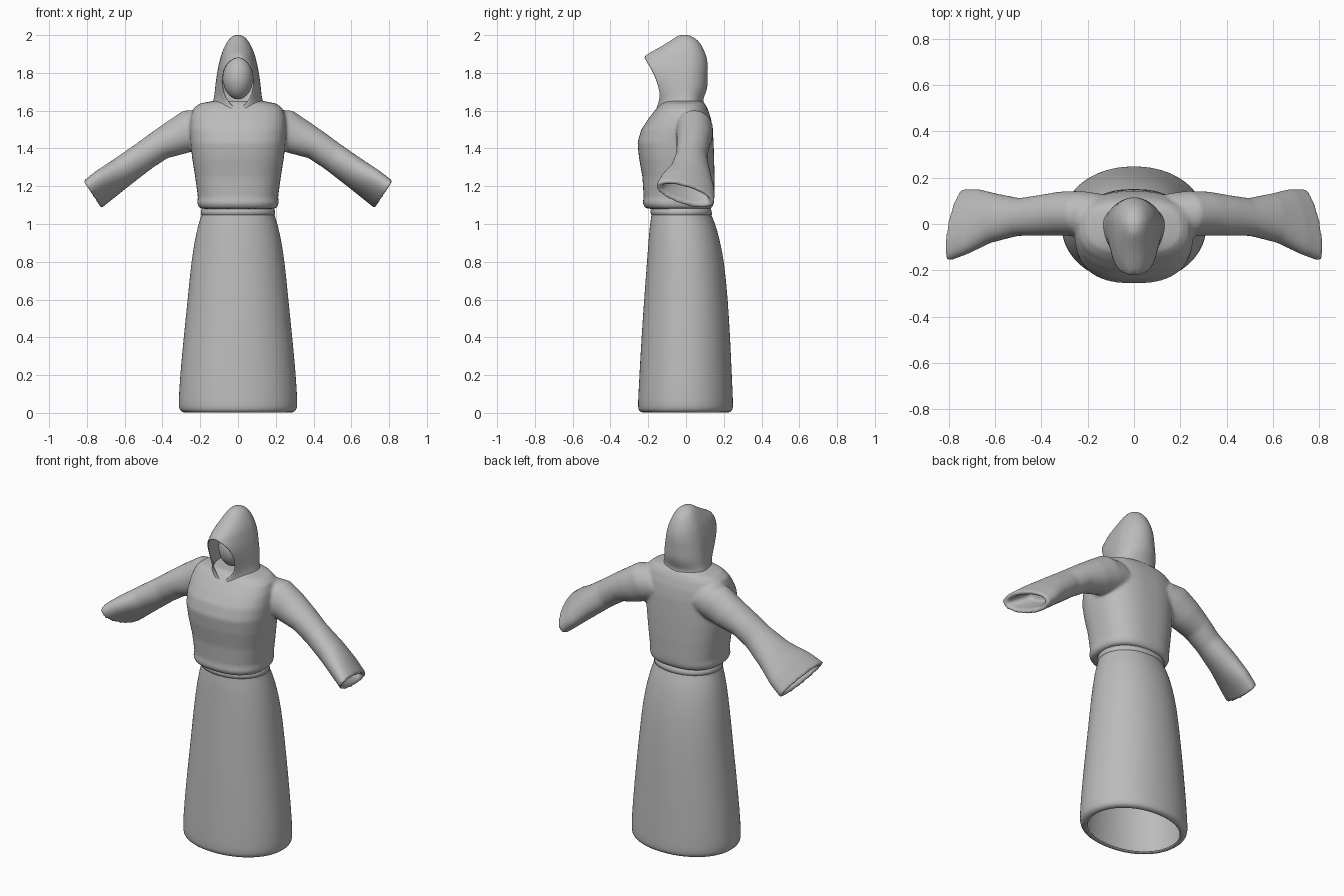
import bpy, bmesh, math
from mathutils import Vector

if "Cube" in bpy.data.objects:
    bpy.data.objects.remove(bpy.data.objects["Cube"])

cloth = bpy.data.materials.new("grey cloth")
cloth.diffuse_color = (0.5, 0.5, 0.5, 1)
cloth.use_nodes = True
cloth.node_tree.nodes["Principled BSDF"].inputs["Base Color"].default_value = cloth.diffuse_color
N = 48


def sgn_pow(v, p):
    return math.copysign(abs(v) ** p, v)


def loft(bm, rings, closed=True, cap=(False, False)):
    """Bridge equally sized rings of points into a surface."""
    rows = [[bm.verts.new(p) for p in r] for r in rings]
    n = len(rows[0])
    for a, b in zip(rows, rows[1:]):
        for i in range(n if closed else n - 1):
            j = (i + 1) % n
            bm.faces.new((a[i], a[j], b[j], b[i]))
    if cap[0]:
        bm.faces.new(rows[0][::-1])
    if cap[1]:
        bm.faces.new(rows[-1])


def level_ring(z, rx, yf, yb, e=2.0):
    """Horizontal superellipse from front yf to back yb."""
    cy, ry = (yf + yb) / 2, (yb - yf) / 2
    pts = []
    for i in range(N):
        a = 2 * math.pi * i / N
        pts.append((rx * sgn_pow(math.cos(a), 2 / e), cy + ry * sgn_pow(math.sin(a), 2 / e), z))
    return pts


def finish(bm, name):
    bmesh.ops.remove_doubles(bm, verts=bm.verts, dist=0.0005)
    bmesh.ops.recalc_face_normals(bm, faces=bm.faces)
    for f in bm.faces:
        f.smooth = True
    me = bpy.data.meshes.new(name)
    bm.to_mesh(me)
    bm.free()
    me.materials.append(cloth)
    ob = bpy.data.objects.new(name, me)
    bpy.context.collection.objects.link(ob)
    return ob


def thicken(ob, t, levels):
    m = ob.modifiers.new("thickness", 'SOLIDIFY')
    m.thickness, m.offset = t, -1
    if levels:
        ob.modifiers.new("smooth", 'SUBSURF').levels = levels


# Skirt: hollow, flared, with a turned-in hem
bm = bmesh.new()
skirt = [(0.0, .27, -.215, .21), (.003, .298, -.243, .238), (.02, .312, -.254, .249),
         (.05, .316, -.255, .25), (.2, .307, -.247, .243), (.4, .288, -.236, .234),
         (.6, .267, -.222, .222), (.8, .248, -.207, .203), (.92, .228, -.198, .178),
         (1.0, .21, -.191, .156), (1.05, .192, -.182, .132), (1.10, .183, -.178, .12)]
loft(bm, [level_ring(*r, 2.1) for r in skirt])
thicken(finish(bm, "skirt"), 0.012, 1)

# Belt: narrow band at the waist
bm = bmesh.new()
belt = [(1.045, .186, -.176, .125), (1.05, .196, -.186, .137), (1.065, .196, -.188, .136),
        (1.08, .192, -.186, .132), (1.09, .18, -.176, .12)]
loft(bm, [level_ring(*r, 2.1) for r in belt])
finish(bm, "belt")

# Tunic: bloused torso and two flared hollow sleeves, fused together
bm = bmesh.new()
torso = [(1.078, .16, -.165, .10), (1.083, .205, -.215, .137), (1.11, .217, -.23, .148),
         (1.14, .212, -.224, .15), (1.25, .227, -.231, .151), (1.35, .243, -.249, .149),
         (1.43, .252, -.257, .146), (1.5, .255, -.237, .142), (1.56, .252, -.197, .132),
         (1.61, .238, -.158, .115), (1.637, .205, -.132, .10), (1.652, .13, -.11, .085)]
loft(bm, [level_ring(*r, 2.5) for r in torso], cap=(True, True))

# Sleeve stations: centre x, y, z, half thickness, half depth, twist
sleeve = [(.14, .04, 1.52, .10, .09, 0), (.23, .045, 1.505, .112, .098, 0),
          (.32, .045, 1.46, .099, .095, 0), (.415, .037, 1.417, .08, .087, .1),
          (.50, .03, 1.358, .077, .082, .3), (.61, .025, 1.277, .078, .107, .6),
          (.70, .01, 1.212, .074, .142, .9), (.772, -.005, 1.155, .068, .156, 1),
          (.768, -.005, 1.158, .042, .13, 1), (.66, .015, 1.238, .04, .085, .8)]
for side in (-1, 1):
    rings = []
    for x, y, z, t, d, tw in sleeve:
        u = Vector((.53, 0, .85)) * t
        v = Vector((-.2 * tw, 1, -.28 * tw)) * d
        ring = []
        for i in range(N):
            a = 2 * math.pi * i / N
            p = Vector((x, y, z)) + u * math.sin(a) + v * math.cos(a)
            ring.append((side * p.x, p.y, p.z))
        rings.append(ring)
    loft(bm, rings, cap=(True, True))
tunic = finish(bm, "tunic")
m = tunic.modifiers.new("fuse", 'REMESH')
m.mode, m.voxel_size, m.use_smooth_shade = 'VOXEL', 0.009, True
m = tunic.modifiers.new("soften", 'SMOOTH')
m.factor, m.iterations = 0.5, 8

# Hood: stations of height, half width, front y, back y, half opening
hood = [(1.58, .14, -.165, .105, 0), (1.60, .142, -.162, .107, .004), (1.625, .14, -.155, .10, .03),
        (1.65, .133, -.147, .088, .055), (1.68, .125, -.142, .098, .075),
        (1.72, .122, -.147, .116, .085), (1.78, .114, -.166, .113, .088),
        (1.83, .106, -.192, .117, .076), (1.87, .097, -.216, .112, .046),
        (1.889, .092, -.226, .107, 0), (1.92, .08, -.168, .096, 0),
        (1.955, .064, -.105, .078, 0), (1.985, .044, -.062, .05, 0), (2.002, .016, -.035, .01, 0)]
bm = bmesh.new()
rings = []
for z, w, f, b, o in hood:
    a0 = math.asin(o / w)
    ring = []
    for i in range(41):
        a = a0 + (2 * math.pi - 2 * a0) * i / 40
        c = math.cos(a)
        y = f * c / math.cos(a0) if c > 0 else -b * c
        ring.append((w * math.sin(a), y, z))
    rings.append(ring)
loft(bm, rings, closed=False)
top = [v for v in bm.verts if v.co.z > 2.0]
bmesh.ops.remove_doubles(bm, verts=bm.verts, dist=0.0005)
bmesh.ops.holes_fill(bm, edges=[e for e in bm.edges if e.is_boundary
                                and all(v.co.z > 2.0 for v in e.verts)])
thicken(finish(bm, "hood"), 0.01, 1)

# Face: plain oval set back inside the hood
bm = bmesh.new()
bmesh.ops.create_uvsphere(bm, u_segments=32, v_segments=20, radius=1)
for v in bm.verts:
    v.co = (v.co.x * .08, v.co.y * .09 - .04, v.co.z * .115 + 1.775)
finish(bm, "face")
